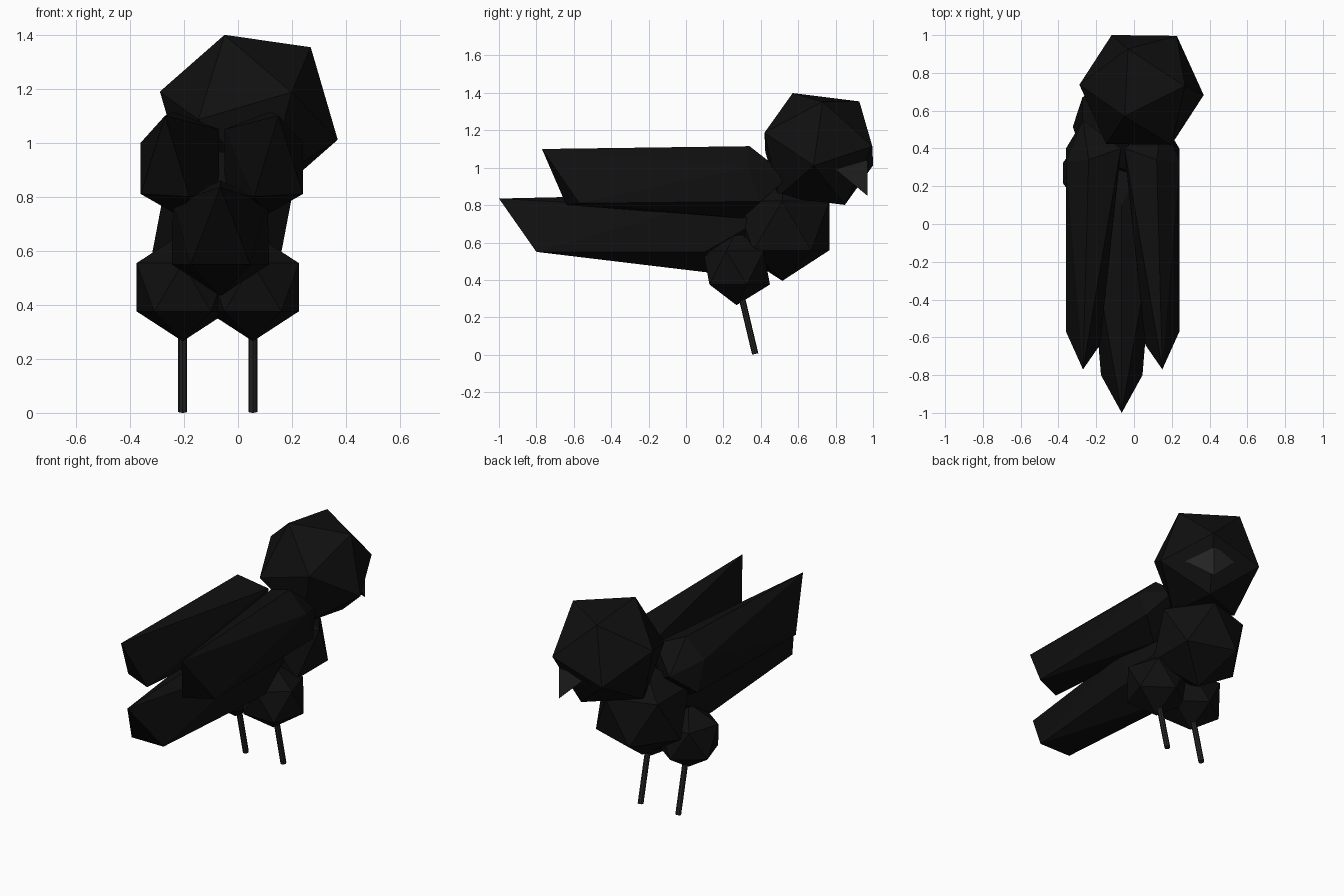
import bpy, bmesh
from mathutils import Vector, Matrix

if "Cube" in bpy.data.objects:
    bpy.data.objects.remove(bpy.data.objects["Cube"])

MID = -0.065  # mirror line of the body


def material(name, v):
    m = bpy.data.materials.new(name)
    m.diffuse_color = (v, v, v, 1)
    m.use_nodes = True
    m.node_tree.nodes["Principled BSDF"].inputs["Base Color"].default_value = m.diffuse_color
    return m


PLUMAGE = material("plumage", 0.005)
HORN = material("horn", 0.018)


def finish(bm, name, mat):
    bmesh.ops.recalc_face_normals(bm, faces=bm.faces)
    mesh = bpy.data.meshes.new(name)
    bm.to_mesh(mesh)
    bm.free()
    mesh.materials.append(mat)
    ob = bpy.data.objects.new(name, mesh)
    bpy.context.collection.objects.link(ob)
    return ob


def ball(name, center, radius, up=(0, 0, 1), side=(1, 0, 0)):
    """Icosahedron with one corner along up and the next one towards side."""
    z = Vector(up).normalized()
    x = Vector(side)
    x = (x - z * x.dot(z)).normalized()
    y = z.cross(x)
    rot = Matrix((x, y, z)).transposed().to_4x4()
    bm = bmesh.new()
    bmesh.ops.create_icosphere(bm, subdivisions=1, radius=radius,
                               matrix=Matrix.Translation(center) @ rot)
    return finish(bm, name, PLUMAGE)


def hull(name, points, mat):
    bm = bmesh.new()
    for p in points:
        bm.verts.new(p)
    res = bmesh.ops.convex_hull(bm, input=bm.verts)
    loose = [v for v in bm.verts if not v.link_faces]
    bmesh.ops.delete(bm, geom=loose, context='VERTS')
    return finish(bm, name, mat)


def rod(name, a, b, radius, mat):
    a, b = Vector(a), Vector(b)
    d = b - a
    bm = bmesh.new()
    bmesh.ops.create_cone(
        bm, cap_ends=True, segments=8, radius1=radius, radius2=radius, depth=d.length,
        matrix=Matrix.Translation((a + b) / 2) @ d.to_track_quat('Z', 'Y').to_matrix().to_4x4())
    return finish(bm, name, mat)


# Head, turned to one side
ball("head", (0.04, 0.71, 1.10), 0.342, up=(-0.09, -0.14, 0.30), side=(0.23, 0.02, 0.255))

# Beak, sitting on the front edge of the head
hull("beak", [(0.20, 0.97, 1.04), (0.01, 0.965, 1.03), (0.28, 0.80, 0.99),
              (0.20, 0.97, 0.85), (0.08, 0.78, 1.02)], HORN)

# Chest
ball("chest", (-0.06, 0.515, 0.69), 0.295)

# Tail
tail = [(0, -1.0, 0.835), (0, 0.10, 0.86), (0, 0.20, 0.43), (0, 0.55, 0.62)]
for s in (-1, 1):
    tail += [(s * 0.11, -0.80, 0.55), (s * 0.175, 0.0, 0.78),
             (s * 0.18, 0.10, 0.55), (s * 0.15, 0.40, 0.72)]
hull("tail", [(MID + x, y, z) for x, y, z in tail], PLUMAGE)

# Wings, thighs and legs; x is measured outwards from the mirror line
WING = [(0.21, -0.77, 1.10), (0.30, -0.57, 0.81), (0.12, -0.64, 0.80),
        (0.18, 0.34, 1.115), (0.30, 0.33, 1.00), (0.30, 0.40, 0.82),
        (0.01, 0.40, 1.05), (0.01, 0.38, 0.82), (0.16, 0.30, 0.73),
        (0.21, 0.55, 0.95)]
for s, label in ((-1, "left"), (1, "right")):
    hull(label + "_wing", [(-0.06 + s * x, y, z) for x, y, z in WING], PLUMAGE)
    x = -0.075 + s * 0.13
    ball(label + "_thigh", (x, 0.27, 0.465), 0.2, side=(0, -1, 0))
    rod(label + "_leg", (x, 0.295, 0.32), (x, 0.37, 0.004), 0.017, HORN)
